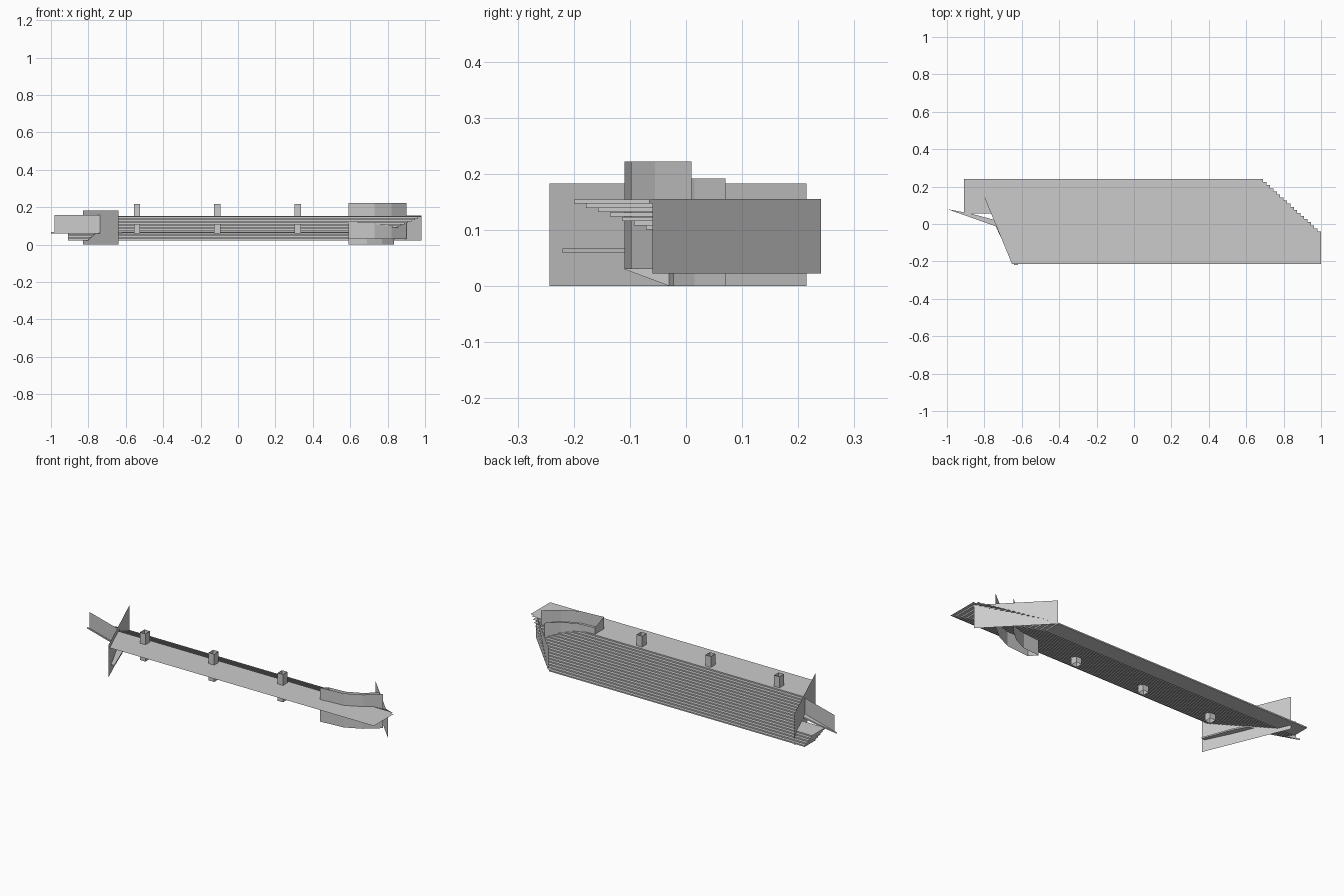
import bpy, bmesh

if "Cube" in bpy.data.objects:
    bpy.data.objects.remove(bpy.data.objects["Cube"])

def make(name, bm):
    me = bpy.data.meshes.new(name)
    bmesh.ops.remove_doubles(bm, verts=bm.verts, dist=1e-5)
    bmesh.ops.recalc_face_normals(bm, faces=bm.faces)
    bm.to_mesh(me)
    bm.free()
    ob = bpy.data.objects.new(name, me)
    bpy.context.collection.objects.link(ob)
    return ob

def prism(name, outline, z0, z1):
    """Flat slab from an outline; a single sheet when z0 == z1."""
    bm = bmesh.new()
    top = [bm.verts.new((x, y, z1)) for x, y in outline]
    bm.faces.new(top)
    if z1 > z0:
        low = [bm.verts.new((x, y, z0)) for x, y in outline]
        bm.faces.new(low[::-1])
        n = len(top)
        for i in range(n):
            j = (i + 1) % n
            bm.faces.new((low[i], low[j], top[j], top[i]))
    return make(name, bm)

def wall(name, path, z0, z1, closed=False):
    """Thin upright sheet following a path."""
    bm = bmesh.new()
    pts = path + path[:1] if closed else path
    for (xa, ya), (xb, yb) in zip(pts, pts[1:]):
        bm.faces.new([bm.verts.new(c) for c in
                      ((xa, ya, z0), (xb, yb, z0), (xb, yb, z1), (xa, ya, z1))])
    return make(name, bm)

def left_x(y):
    """The left end wall line, which trims the steps."""
    return -0.64 - 0.19 * (y + 0.243) / 0.458

def right_y(x):
    """The slanted right end wall line (just inside it)."""
    return -0.06 + (0.98 - x) * 0.301 / 0.29 - 0.003

def right_x(y):
    return 0.98 - (y + 0.063) * 0.29 / 0.301

# Upper deck sheet
TOP, N, DROP = 0.155, 17, 0.0078
prism("upper_deck", [(left_x(-.215), -.215), (1, -.215), (1, -.04), (left_x(-.04), -.04)], TOP, TOP)

# Slabs stepping down and back, with thin tread tips past the slanted end
for i in range(1, N + 1):
    y0, y1, xr = -.221 + .0214 * i, -.04 + .0165 * i, 1 - .0182 * i
    z1 = TOP - DROP * (i - 1) - .0004
    z0 = TOP - DROP * i
    lx0, lx1 = (-.91, -.91) if i >= 13 else (left_x(y0), left_x(y1))
    yp, xp = right_y(xr), right_x(y1)
    prism("step_%02d" % i, [(xr, y0), (xr, yp), (xp, y1), (lx1, y1), (lx0, y0)], z0, z1)
    prism("tread_tip_%02d" % i, [(xr, yp), (xr, y1), (xp, y1)], z1, z1)

# Slanted end walls
wall("right_end_wall", [(.98, -.06), (.69, .241)], .022, TOP)
wall("left_end_wall", [(-.64, -.243), (-.83, .215)], 0, .183)

# Left wing: upright sheet and the thin ledge under it
wall("wing_wall", [(-.735, -.01), (-.98, .075)], .066, .158)
prism("wing_ledge", [(-1, .08), (-.74, -.012), (-.64, -.22), (-.62, -.22),
                     (-.68, -.06), (-.72, .015), (-.87, .055)], .059, .067)

# Open square posts through the deck
for x in (-.54, -.11, .32):
    wall("post", [(x - .017, -.08), (x + .017, -.08), (x + .017, -.04), (x - .017, -.04)],
         .06, .217, True)

# Curved tower: tall outer wall, lower inner wall, joined at the left end
outer = [(.59, -.11), (.73, -.098), (.82, -.055), (.9, .01)]
inner = [(.59, -.03), (.69, -.022), (.77, .015), (.835, .07)]
wall("tower_outer_wall", outer, .03, .222)
wall("tower_inner_wall", inner, 0, .192)
bm = bmesh.new()
bm.faces.new([bm.verts.new(c) for c in ((*outer[0], .03), (*inner[0], 0),
                                        (*inner[0], .192), (*outer[0], .222))])
make("tower_end", bm)
